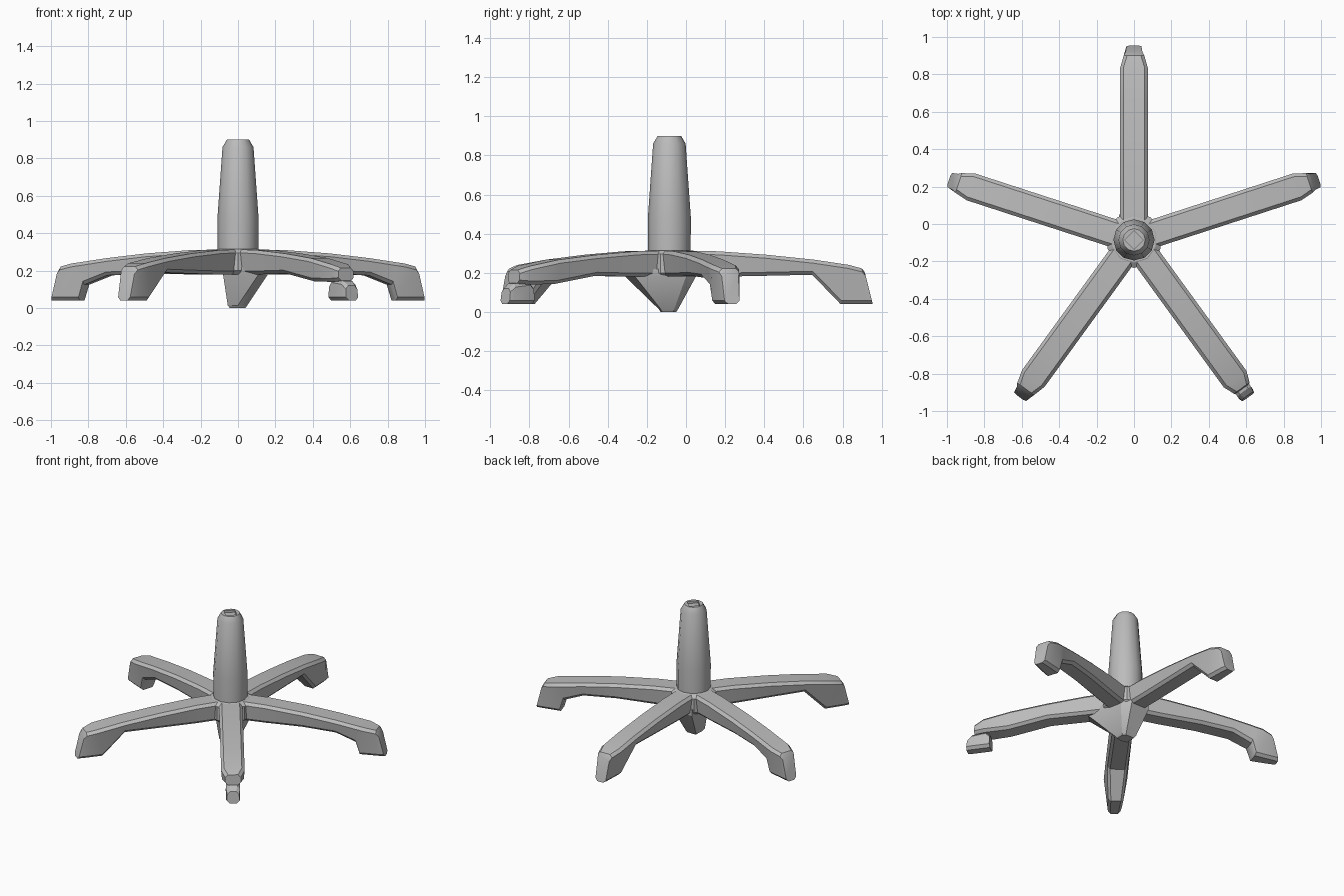
import bpy, bmesh, math
from mathutils import Matrix, Vector

cube = bpy.data.objects.get("Cube")
if cube:
    bpy.data.objects.remove(cube)

HUB = Vector((0, -0.085, 0))
grey = bpy.data.materials.new("plain grey")
grey.use_nodes = True
colour = (0.5, 0.5, 0.5, 1)
grey.diffuse_color = colour
grey.node_tree.nodes["Principled BSDF"].inputs["Base Color"].default_value = colour


def loft(name, rings, matrix=None, smooth=28):
    """Skin a row of equal rings and cap both ends."""
    bm = bmesh.new()
    rows = [[bm.verts.new(p) for p in ring] for ring in rings]
    n = len(rows[0])
    for a, b in zip(rows, rows[1:]):
        for i in range(n):
            j = (i + 1) % n
            bm.faces.new((a[i], a[j], b[j], b[i]))
    bm.faces.new(rows[0])
    bm.faces.new(rows[-1])
    bmesh.ops.recalc_face_normals(bm, faces=bm.faces)
    if matrix:
        bm.transform(matrix)
    mesh = bpy.data.meshes.new(name)
    bm.to_mesh(mesh)
    bm.free()
    mesh.materials.append(grey)
    obj = bpy.data.objects.new(name, mesh)
    bpy.context.collection.objects.link(obj)
    bpy.ops.object.select_all(action='DESELECT')
    obj.select_set(True)
    bpy.context.view_layer.objects.active = obj
    bpy.ops.object.shade_smooth_by_angle(angle=math.radians(smooth))
    return obj


def section(top_r, top_z, low_r, low_z, top_w, low_w, c=0.018):
    """Chamfered cross-section between a top and a bottom point."""
    t = c / max(top_z - low_z, 0.05)
    shoulder_r = top_r + (low_r - top_r) * t
    sill_r = low_r + (top_r - low_r) * t
    half = [(top_r, top_w - c, top_z), (shoulder_r, top_w, top_z - c),
            (sill_r, low_w, low_z + c), (low_r, low_w - c, low_z)]
    return half + [(r, -w, z) for r, w, z in reversed(half)]


def ring(radius, z, sides=12, turn=0.0):
    return [(radius * math.cos(turn + math.tau * i / sides),
             radius * math.sin(turn + math.tau * i / sides), z) for i in range(sides)]


# Arm profiles, measured outwards from the hub
beam = [section(0, .315, 0, .18, .075, .065),
        section(.25, .31, .25, .18, .075, .065),
        section(.5, .292, .5, .185, .075, .065)]
wedge = beam + [section(.74, .267, .73, .19, .075, .065),
                section(.92, .24, .875, .04, .075, .05),
                section(.985, .222, 1.0, .04, .055, .045),
                section(1.0, .2, 1.04, .04, .045, .04)]
boxy = beam + [section(.72, .267, .72, .175, .075, .065),
               section(.87, .245, .85, .125, .075, .06),
               section(.92, .238, .875, .04, .075, .055),
               section(.985, .222, 1.0, .04, .055, .045),
               section(1.0, .2, 1.04, .04, .045, .04)]
short = beam + [section(.74, .267, .76, .143, .075, .065),
                section(.92, .235, .92, .14, .075, .07),
                section(.98, .215, .985, .145, .05, .05)]

arms = {"back_arm": (90, wedge), "left_arm": (18, boxy), "right_arm": (162, boxy),
        "front_right_arm": (-126, wedge), "front_left_arm": (-54, short)}
place = {}
for name, (angle, profile) in arms.items():
    place[name] = Matrix.Translation(HUB) @ Matrix.Rotation(math.radians(angle), 4, 'Z')
    loft(name, profile, place[name])

# Separate foot block under the short arm
loft("front_left_foot", [section(.885, .13, .885, .04, .042, .045),
                         section(.91, .155, .91, .04, .045, .045),
                         section(1.0, .145, 1.02, .04, .045, .045),
                         section(1.03, .12, 1.04, .04, .038, .04)], place["front_left_arm"])

# Hub core filling the corners between the arms
core = Matrix.Translation(HUB)
loft("hub_core", [ring(.13, .18, 10, math.radians(18)), ring(.15, .2, 10, math.radians(18)),
                  ring(.15, .295, 10, math.radians(18)), ring(.12, .315, 10, math.radians(18))], core)

# Pointed keel below the hub, leaning into the front left arm
keel_low = [(-.05, -.04), (-.055, -.13), (0, -.14), (.05, -.13), (.05, -.06), (.03, -.04)]
keel_top = [(-.08, .05), (-.08, -.14), (.11, -.31), (.16, -.26), (.11, 0), (.06, .05)]
loft("hub_keel", [[(x * .8, -.09 + (y + .09) * .8, 0) for x, y in keel_low],
                  [(x, y, .015) for x, y in keel_low],
                  [(x, y, .18) for x, y in keel_top],
                  [(x, y, .22) for x, y in keel_top]])

# Tapered column with a square socket sunk in its top
column = [ring(r, z) for r, z in ((.108, .25), (.11, .48), (.083, .86), (.06, .9))]
square = [(x * .05, y * .05) for x, y in
          ((1, 0), (.67, .33), (.33, .67), (0, 1), (-.33, .67), (-.67, .33),
           (-1, 0), (-.67, -.33), (-.33, -.67), (0, -1), (.33, -.67), (.67, -.33))]
column += [[(x, y, z) for x, y in square] for z in (.9, .885)]
loft("column", column, core, 32)
